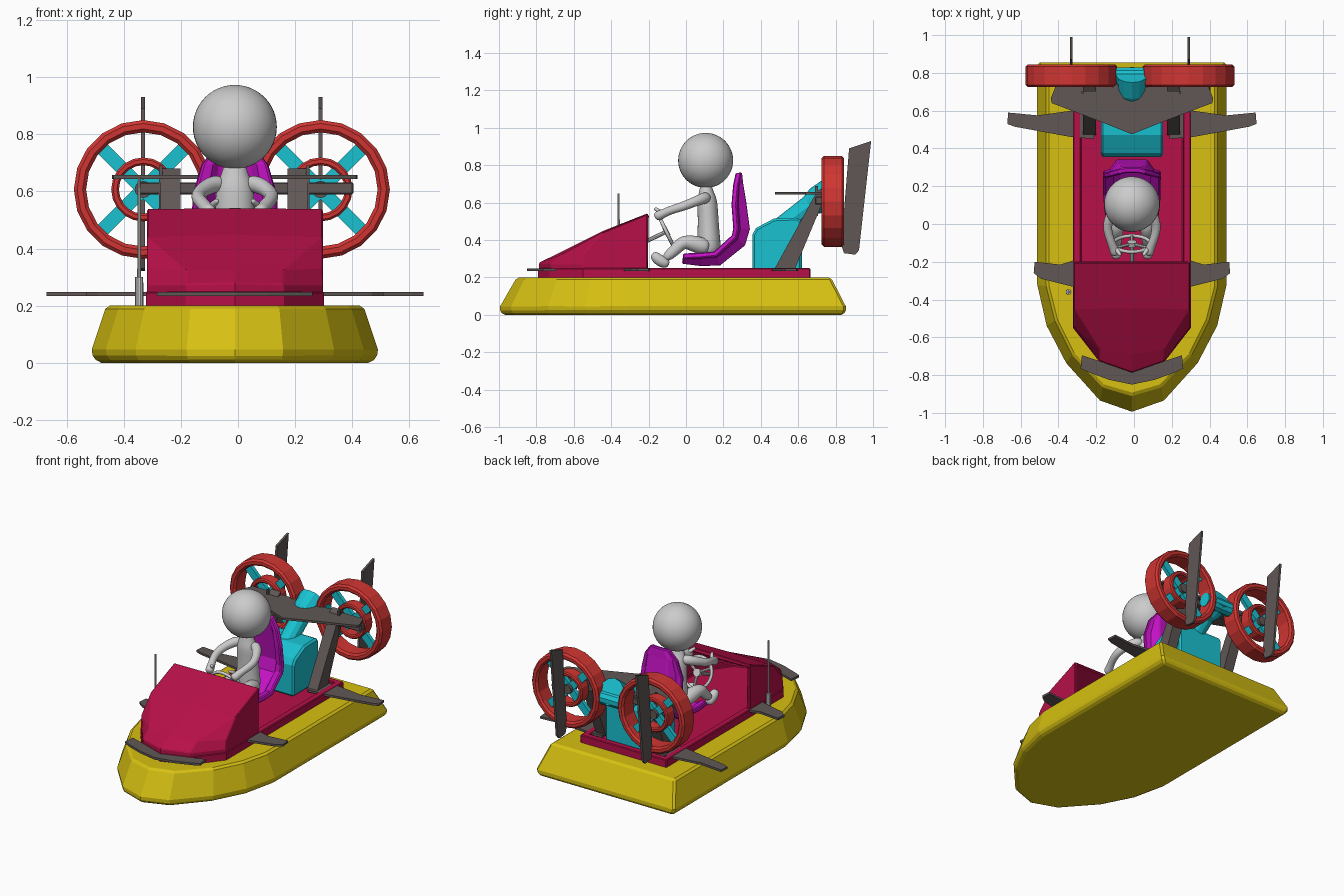
import bpy, bmesh, math
from mathutils import Vector, Quaternion

if "Cube" in bpy.data.objects:
    bpy.data.objects.remove(bpy.data.objects["Cube"])

CX = -0.011  # the craft's own centre plane


def mat(name, rgb):
    m = bpy.data.materials.new(name)
    m.diffuse_color = (*rgb, 1)
    m.use_nodes = True
    m.node_tree.nodes["Principled BSDF"].inputs["Base Color"].default_value = m.diffuse_color
    return m


YELLOW = mat("yellow", (.68, .53, .006))
CRIMSON = mat("crimson", (.47, .005, .065))
RED = mat("red", (.63, .036, .032))
CYAN = mat("cyan", (.01, .54, .64))
MAGENTA = mat("magenta", (.55, .006, .55))
DARK = mat("dark", (.115, .095, .09))


def make(name, verts, faces, m=None, bevel=0, smooth=False, subsurf=0):
    bm = bmesh.new()
    vs = [bm.verts.new(v) for v in verts]
    for f in faces:
        bm.faces.new([vs[i] for i in f])
    bmesh.ops.recalc_face_normals(bm, faces=bm.faces)
    for f in bm.faces:
        f.smooth = smooth
    me = bpy.data.meshes.new(name)
    bm.to_mesh(me)
    bm.free()
    ob = bpy.data.objects.new(name, me)
    bpy.context.collection.objects.link(ob)
    ob.location.x = CX
    if m:
        me.materials.append(m)
    if bevel:
        add_bevel(ob, bevel)
    if subsurf:
        ob.modifiers.new("round", 'SUBSURF').levels = subsurf
        ob.modifiers["round"].render_levels = subsurf
    return ob


def add_bevel(ob, width):
    b = ob.modifiers.new("bevel", 'BEVEL')
    b.width, b.segments, b.limit_method = width, 1, 'ANGLE'
    b.angle_limit = math.radians(40)


def loft(name, rings, m=None, loop=False, **kw):
    n, k = len(rings[0]), len(rings)
    faces = [(r * n + i, r * n + (i + 1) % n, (r + 1) % k * n + (i + 1) % n, (r + 1) % k * n + i)
             for r in range(k if loop else k - 1) for i in range(n)]
    if not loop:
        faces += [tuple(range(n)), tuple(range((k - 1) * n, k * n))]
    return make(name, [v for r in rings for v in r], faces, m, **kw)


def prism(name, pts, axis, a, b, m=None, **kw):
    def put(p, t):
        return (t, *p) if axis == 'x' else (*p, t)
    return loft(name, [[put(p, t) for p in pts] for t in (a, b)], m, **kw)


def mirrored(half):
    return half + [(-x, y) for x, y in reversed(half) if x]


def tube(name, pts, radii, m=None, n=8, sx=1, **kw):
    pts = [Vector(p) for p in pts]
    rings, q, prev = [], Quaternion(), Vector((0, 0, 1))
    for i, p in enumerate(pts):
        d = (pts[min(i + 1, len(pts) - 1)] - pts[max(i - 1, 0)]).normalized()
        q = prev.rotation_difference(d) @ q
        prev = d
        ring = []
        for j in range(n):
            a = 2 * math.pi * j / n
            v = p + q @ Vector((math.cos(a), math.sin(a), 0)) * radii[i]
            ring.append((v.x * sx, v.y, v.z))
        rings.append(ring)
    return loft(name, rings, m, **kw)


def annulus(name, cx, cz, r_in, r_out, y0, y1, c, m, n=20):
    prof = [(r_in, y0 + c), (r_in + c, y0), (r_out - c, y0), (r_out, y0 + c),
            (r_out, y1 - c), (r_out - c, y1), (r_in + c, y1), (r_in, y1 - c)]
    rings = []
    for i in range(n):
        a = 2 * math.pi * i / n
        rings.append([(cx + r * math.cos(a), y, cz + r * math.sin(a)) for r, y in prof])
    return loft(name, rings, m, loop=True)


# Hull skirt
base = mirrored([(.505, .86), (.505, -.32), (.455, -.54), (.35, -.74), (.17, -.94), (0, -1)])
top = mirrored([(.45, .775), (.45, -.33), (.405, -.51), (.315, -.69), (.155, -.86), (0, -.905)])
loft("hull_skirt", [[(x * .95, y * .98, 0) for x, y in base], [(x, y, .035) for x, y in base],
                    [(x, y, .2) for x, y in top]], YELLOW, bevel=.012)

# Deck tray with raised rim
outline = mirrored([(.312, .665), (.312, -.55), (.172, -.73), (0, -.79)])
inner = [(x * .87, y - .04 if y > 0 else y * .94) for x, y in outline]
loft("deck", [[(x, y, z) for x, y in o] for o, z in
              ((outline, .19), (outline, .25), (inner, .25), (inner, .225))], CRIMSON, bevel=.005)

# Hollow nose cowl, half modelled then mirrored
v = [(.308, -.205, .54), (0, -.205, .543), (.308, -.446, .442), (0, -.446, .448),
     (.308, -.545, .33), (.172, -.66, .325), (0, -.69, .325),
     (.308, -.55, .27), (.17, -.725, .275), (0, -.785, .28),
     (.308, -.55, .205), (.17, -.725, .205), (0, -.785, .205), (.308, -.205, .205)]
f = [(0, 1, 3, 2), (2, 3, 6, 5), (2, 5, 4), (4, 5, 8, 7), (5, 6, 9, 8),
     (7, 8, 11, 10), (8, 9, 12, 11), (13, 0, 2, 4, 7, 10)]
cowl = make("nose_cowl", v, f, CRIMSON)
cowl.modifiers.new("mirror", 'MIRROR')
s = cowl.modifiers.new("wall", 'SOLIDIFY')
s.thickness, s.offset = .025, -1
add_bevel(cowl, .008)

# Bucket seat: rows along the side profile (y, z, half width, bolster height)
rows = [(-.02, .285, .13, .03), (.08, .27, .145, .05), (.18, .272, .15, .06), (.31, .375, .15, .07),
        (.335, .46, .15, .07), (.315, .6, .145, .06), (.295, .7, .115, .03), (.285, .76, .065, .005)]
cols = [(-1, 1), (-.72, .8), (-.5, .1), (.5, .1), (.72, .8), (1, 1)]
v = []
for i, (y, z, w, b) in enumerate(rows):
    p, q = rows[max(i - 1, 0)], rows[min(i + 1, len(rows) - 1)]
    t = Vector((q[0] - p[0], q[1] - p[1])).normalized()
    v += [(w * c, y - t.y * b * k, z + t.x * b * k) for c, k in cols]
f = [(r * 6 + i, r * 6 + i + 1, r * 6 + i + 7, r * 6 + i + 6) for r in range(len(rows) - 1) for i in range(5)]
seat = make("seat", v, f, MAGENTA)
s = seat.modifiers.new("pad", 'SOLIDIFY')
s.thickness, s.offset = .03, 0
add_bevel(seat, .006)

# Engine block, duct and cross shaft between the fans
prism("engine", [(.355, .225), (.355, .43), (.375, .465), (.47, .515), (.6, .52), (.62, .5), (.62, .225)],
      'x', -.165, .165, CYAN, bevel=.012)
tube("engine_duct", [(0, .5, .46), (0, .66, .585), (0, .70, .61), (0, .79, .66)],
     [.055, .055, .075, .085], CYAN, n=12)
tube("fan_link", [(-.11, .785, .61), (.11, .785, .61)], [.045, .045], CYAN, n=10)

# Twin fans with rudders behind them
FZ = .607
for side, fx in (("left", -.321), ("right", .3)):
    annulus(side + "_fan_shroud", fx, FZ, .2, .243, .725, .845, .012, RED)
    annulus(side + "_fan_inner_ring", fx, FZ, .085, .112, .745, .825, .007, RED)
    for k, ang in enumerate((45, 135)):
        a = math.radians(ang)
        u, w = Vector((math.cos(a), 0, math.sin(a))), Vector((-math.sin(a), 0, math.cos(a)))
        c = Vector((fx, 0, FZ))
        rings = [[tuple(c + u * l + w * h + Vector((0, y, 0))) for h, y in
                  ((-.024, .775), (.024, .775), (.024, .8), (-.024, .8))] for l in (-.21, .21)]
        loft(f"{side}_fan_blade_{k}", rings, CYAN)
    tube(side + "_fan_hub", [(fx, .75, FZ), (fx, .82, FZ)], [.03, .03], DARK, n=12)
    prism(side + "_rudder", [(.99, .93), (.872, .89), (.83, .375), (.845, .33), (.905, .322), (.925, .345)],
          'x', fx - .007, fx + .007, DARK)

# Raked struts carrying the fans
for side, x0 in (("left", -.26), ("right", .185)):
    prism(side + "_strut", [(.47, .24), (.58, .24), (.73, .6), (.73, .68), (.7, .66)], 'x', x0, x0 + .07, DARK)
    xe = x0 if side == "left" else x0 + .07
    prism(side + "_strut_rod", [(.69, .53), (.705, .53), (.705, .69), (.69, .69)], 'x', xe - .006, xe + .006, DARK)
prism("fan_spar", [(.69, .59), (.735, .59), (.735, .632), (.69, .632)], 'x', -.335, .415, DARK, bevel=.005)

# Upper wing and low fins
prism("upper_wing", mirrored([(.40, .74), (.43, .665), (.425, .64), (.2, .555), (0, .475)])[:],
      'z', .643, .657, DARK)
for sgn, side in ((-1, "left"), (1, "right")):
    for nm, pts in (("rear_fin", [(.2, .6), (.32, .6), (.5, .575), (.655, .59), (.66, .53), (.62, .515), (.32, .46), (.2, .45)]),
                    ("middle_fin", [(.3, -.19), (.38, -.215), (.515, -.2), (.52, -.26), (.48, -.29), (.3, -.335)])):
        prism(f"{side}_{nm}", [(sgn * x, y) for x, y in pts], 'z', .234, .248, DARK)
prism("front_fin", mirrored([(0, -.74), (.16, -.73), (.265, -.695), (.272, -.765), (.23, -.785), (.12, -.825), (0, -.85)]),
      'z', .234, .248, DARK)

# Antenna
tube("antenna_base", [(-.335, -.36, .195), (-.335, -.36, .3)], [.015, .014], n=10)
tube("antenna", [(-.335, -.36, .3), (-.335, -.36, .648)], [.007, .005], n=8)

# Steering wheel, spokes and column
hub, tilt = Vector((0, -.105, .445)), -1.125
bpy.ops.mesh.primitive_torus_add(major_radius=.098, minor_radius=.01, major_segments=32, minor_segments=8,
                                 location=(CX, hub.y, hub.z), rotation=(tilt, 0, 0))
wheel = bpy.context.object
wheel.name = "steering_wheel"
bpy.ops.object.shade_smooth()
for k in range(3):
    a = math.radians(90 + 120 * k)
    d = Vector((math.cos(a), math.sin(a) * math.cos(tilt), math.sin(a) * math.sin(tilt)))
    tube(f"wheel_spoke_{k}", [hub, hub + d * .095], [.009, .009], n=8)
axis = Vector((0, -math.sin(tilt), math.cos(tilt)))
tube("wheel_hub", [hub + axis * .012, hub - axis * .012], [.025, .025], n=12)
tube("steering_column", [hub, hub - axis * .125], [.011, .011], n=8)

# Driver: round head, soft torso and limbs
bpy.ops.mesh.primitive_uv_sphere_add(segments=40, ring_count=24, radius=.147, location=(CX, .105, .826))
bpy.context.object.name = "driver_head"
bpy.ops.object.shade_smooth()
soft = dict(smooth=True, subsurf=2)
tube("driver_torso", [(0, .115, .315), (0, .125, .355), (0, .12, .44), (0, .118, .54), (0, .112, .62),
                      (0, .108, .66), (0, .105, .71)], [.05, .072, .064, .06, .06, .04, .032], sx=1.25, **soft)
for sgn, side in ((-1, "left"), (1, "right")):
    tube(side + "_arm", [(sgn * .04, .115, .63), (sgn * .08, .1, .625), (sgn * .115, .045, .605), (sgn * .135, -.015, .58),
                         (sgn * .115, -.085, .56), (sgn * .098, -.125, .54), (sgn * .09, -.15, .53), (sgn * .085, -.165, .52)],
         [.03, .034, .028, .027, .024, .026, .03, .018], **soft)
    tube(side + "_thumb", [(sgn * .09, -.125, .54), (sgn * .07, -.15, .56), (sgn * .06, -.17, .57)],
         [.015, .012, .01], **soft)
    tube(side + "_leg", [(sgn * .05, .12, .355), (sgn * .06, .08, .37), (sgn * .075, .01, .39), (sgn * .08, -.025, .385),
                         (sgn * .08, -.06, .345), (sgn * .08, -.12, .295)], [.045, .052, .044, .04, .034, .028], **soft)
    tube(side + "_foot", [(sgn * .08, -.09, .268), (sgn * .08, -.12, .28), (sgn * .082, -.155, .3), (sgn * .085, -.18, .33)],
         [.022, .034, .034, .022], **soft)
